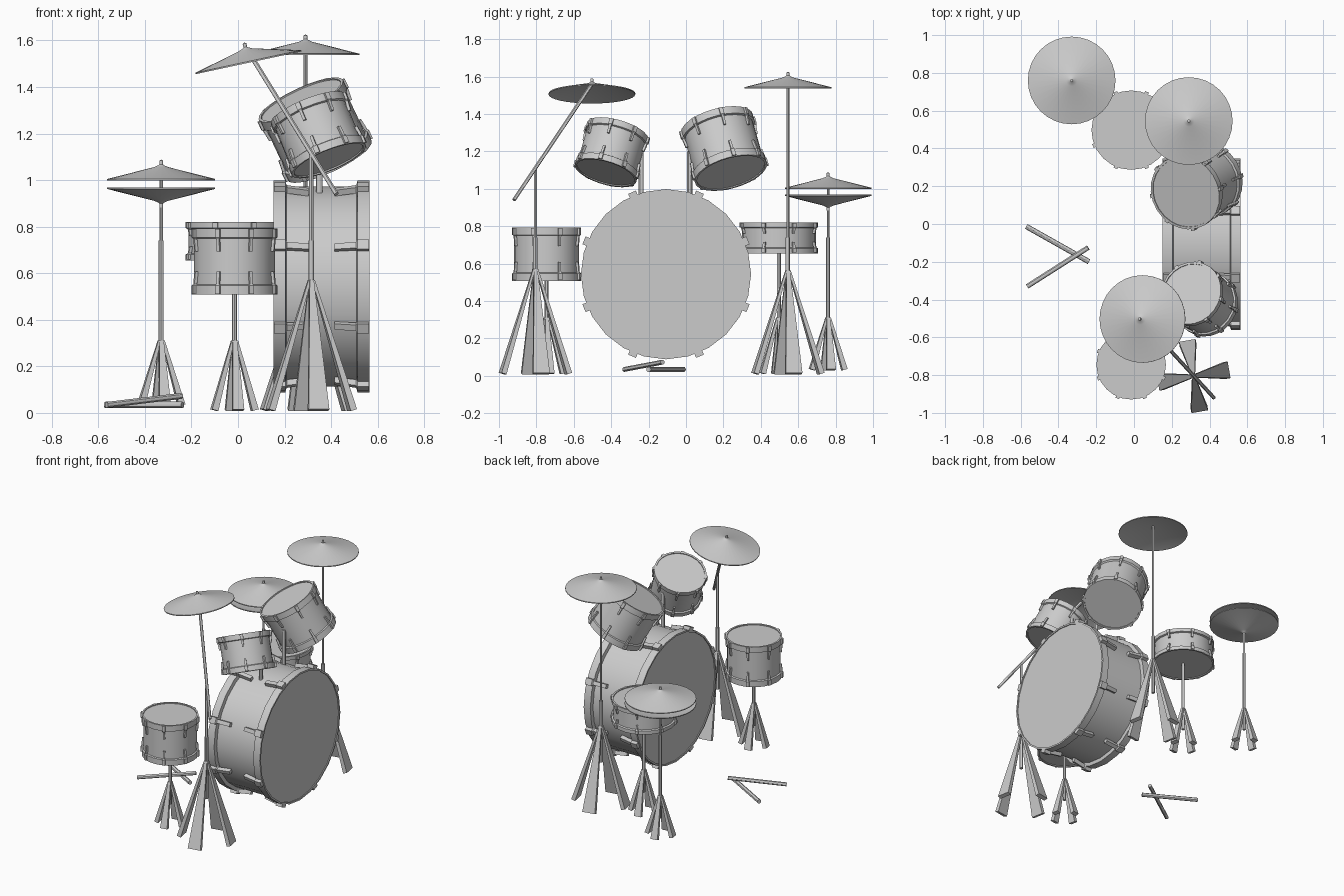
import bpy, bmesh, math
from mathutils import Vector, Matrix

if "Cube" in bpy.data.objects:
    bpy.data.objects.remove(bpy.data.objects["Cube"])


def frame(origin, axis):
    rot = Vector(axis).to_track_quat('Z', 'Y').to_matrix().to_4x4()
    return Matrix.Translation(Vector(origin)) @ rot


def finish(name, bm, mat, smooth=True):
    bmesh.ops.recalc_face_normals(bm, faces=bm.faces[:])
    me = bpy.data.meshes.new(name)
    bm.to_mesh(me)
    bm.free()
    me.transform(mat)
    ob = bpy.data.objects.new(name, me)
    bpy.context.collection.objects.link(ob)
    if smooth:
        bpy.ops.object.select_all(action='DESELECT')
        ob.select_set(True)
        bpy.context.view_layer.objects.active = ob
        bpy.ops.object.shade_smooth_by_angle(angle=math.radians(30))
    return ob


def lathe(name, profile, origin, axis=(0, 0, 1), n=24):
    """Revolve (radius, height) points around an axis."""
    bm = bmesh.new()
    vs = [bm.verts.new((r, 0, h)) for r, h in profile]
    edges = [bm.edges.new(p) for p in zip(vs, vs[1:])]
    bmesh.ops.spin(bm, geom=vs + edges, cent=(0, 0, 0), axis=(0, 0, 1),
                   angle=2 * math.pi, steps=n, use_merge=True)
    bmesh.ops.remove_doubles(bm, verts=bm.verts[:], dist=1e-5)
    return finish(name, bm, frame(origin, axis))


def rod(name, a, b, r, n=12):
    a, b = Vector(a), Vector(b)
    h = (b - a).length
    return lathe(name, [(0, 0), (r, 0), (r, h), (0, h)], a, b - a, n)


def add_bar(bm, sections):
    """Box-section bar; each section is (centre, side vector, depth vector)."""
    rings = []
    for c, s, d in sections:
        rings.append([bm.verts.new(c + s * i + d * j)
                      for i, j in ((-1, -1), (1, -1), (1, 1), (-1, 1))])
    for p, q in zip(rings, rings[1:]):
        for k in range(4):
            bm.faces.new((p[k], p[k - 1], q[k - 1], q[k]))
    bm.faces.new(rings[0])
    bm.faces.new(rings[-1][::-1])


def drum(name, bottom, top, r, rim, lug, n=24, w=0.007):
    """Shell with two raised hoops, recessed heads and eight lugs per hoop."""
    bottom, top = Vector(bottom), Vector(top)
    h = (top - bottom).length
    s, e, i = r * 0.945, 0.006, r - 0.012
    half = [(0, e), (i, e), (i, 0), (r, 0), (r, rim), (s, rim + 0.004)]
    lathe(name + "_shell", half + [(a, h - b) for a, b in reversed(half)],
          bottom, top - bottom, n)
    bm = bmesh.new()
    for k in range(8):
        a = math.radians(22.5 + 45 * k)
        out = Vector((math.cos(a), math.sin(a), 0))
        side = Vector((-out.y, out.x, 0))
        for flip in (False, True):
            secs = []
            for rad, z, wide, deep in ((r + w * .3, 0.003, 1.5, 1),
                                       (r + w * .3, rim, 1.5, 1),
                                       (r - w * .2, rim + 0.006, .9, .9),
                                       (s + w * .6, lug, .9, .9)):
                z = h - z if flip else z
                secs.append((out * rad + Vector((0, 0, z)),
                             side * w * wide, out * w * deep))
            add_bar(bm, secs)
    finish(name + "_lugs", bm, frame(bottom, top - bottom), False)


def legs(name, x, y, hub, spread, width, foot=0.012, turn=10):
    """Four flaring legs."""
    bm = bmesh.new()
    for k in range(4):
        a = math.radians(turn + 90 * k)
        out = Vector((math.cos(a), math.sin(a), 0))
        side = Vector((-out.y, out.x, 0))
        p = out * 0.008 + Vector((0, 0, hub))
        q = out * (spread - 0.012) + Vector((0, 0, foot))
        nrm = (q - p).normalized().cross(side)
        add_bar(bm, [(p, side * 0.009, nrm * 0.006),
                     (q, side * width / 2, nrm * 0.014)])
    finish(name, bm, Matrix.Translation((x, y, 0)), False)


def cymbal(name, rim_centre, axis, h=0.062, r=0.232):
    """Hollow shallow cone with a small nut on its tip."""
    t = 0.006
    lathe(name, [(0, h - t), (r, -t / 2), (r, t / 2), (0.03, h - 0.008),
                 (0.012, h), (0.008, h + 0.004), (0.008, h + 0.02), (0, h + 0.024)],
          rim_centre, axis, 32)


# Drums
drum("bass_drum", (0.152, -0.107, 0.543), (0.565, -0.107, 0.543),
     0.455, 0.052, 0.15, w=0.015)
drum("small_tom", (0.39, -0.43, 1.085), (0.30, -0.365, 1.305), 0.172, 0.035, 0.085)
drum("large_tom", (0.393, 0.24, 1.085), (0.27, 0.165, 1.345), 0.2, 0.042, 0.1)
drum("snare_drum", (-0.015, 0.497, 0.655), (-0.015, 0.497, 0.82), 0.21, 0.026, 0.06)
drum("floor_tom", (-0.015, -0.745, 0.508), (-0.015, -0.745, 0.793), 0.184, 0.04, 0.1)

# Tom posts on the bass drum
rod("small_tom_post", (0.35, -0.24, 0.94), (0.35, -0.24, 1.2), 0.014)
rod("large_tom_post", (0.35, 0.02, 0.94), (0.35, 0.02, 1.2), 0.014)

# Low stands
for nm, x, y, z, foot in (("snare", -0.015, 0.497, 0.66, 0.012),
                          ("floor_tom", -0.015, -0.745, 0.515, 0.012),
                          ("hi_hat", -0.33, 0.76, 0.74, 0.033)):
    rod(nm + "_stand_post", (x, y, 0.15), (x, y, z), 0.011)
    legs(nm + "_stand_legs", x, y, 0.31, 0.1, 0.05, foot)

# Hi-hat pair
rod("hi_hat_upper_rod", (-0.33, 0.76, 0.73), (-0.33, 0.76, 1.06), 0.007)
cymbal("hi_hat_top", (-0.33, 0.76, 1.002), (0, 0, 1))
cymbal("hi_hat_bottom", (-0.33, 0.76, 0.965), (0, 0, -1))

# Straight cymbal stand
rod("rear_stand_post", (0.29, 0.545, 0.3), (0.29, 0.545, 0.74), 0.012)
rod("rear_stand_upper_rod", (0.29, 0.545, 0.73), (0.29, 0.545, 1.6), 0.008)
legs("rear_stand_legs", 0.29, 0.545, 0.56, 0.19, 0.09)
cymbal("rear_cymbal", (0.29, 0.545, 1.54), (0, 0, 1))

# Boom cymbal stand
rod("front_stand_post", (0.315, -0.805, 0.3), (0.315, -0.805, 0.74), 0.012)
rod("front_stand_upper_rod", (0.315, -0.805, 0.73), (0.315, -0.805, 1.11), 0.009)
rod("front_stand_boom", (0.423, -0.92, 0.94), (0.04, -0.503, 1.56), 0.01)
legs("front_stand_legs", 0.315, -0.805, 0.57, 0.19, 0.09)
cymbal("front_cymbal", (0.045, -0.503, 1.507), (-0.21, 0, 0.98))

# Crossed sticks on the floor
rod("stick_lower", (-0.57, -0.013, 0.034), (-0.238, -0.2, 0.034), 0.014)
rod("stick_upper", (-0.565, -0.33, 0.034), (-0.243, -0.125, 0.073), 0.013)
